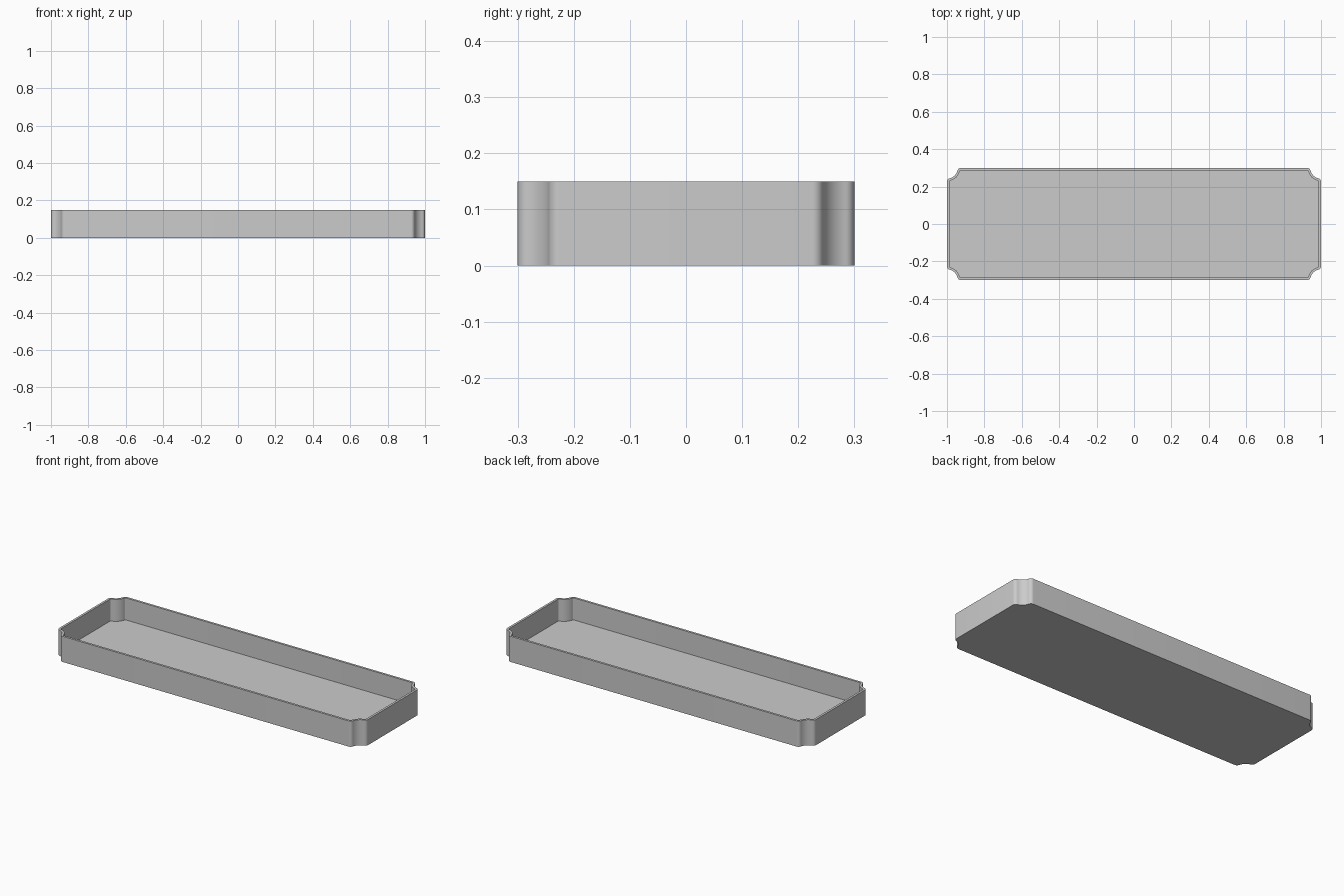
import bpy, bmesh, math
from mathutils import Vector

if "Cube" in bpy.data.objects:
    bpy.data.objects.remove(bpy.data.objects["Cube"])

HX, HY, H = 1.0, 0.3, 0.15      # half length, half depth, height
WALL, FLOOR = 0.013, 0.021      # wall and floor thickness
FILLET, SETBACK = 0.02, 0.075   # corner rounding and corner notch size
SCOOP = math.hypot(FILLET, SETBACK) - FILLET
STEPS = 8


def arc(cx, cy, r, a0, a1, n):
    return [(cx + r * math.cos(a0 + (a1 - a0) * i / n),
             cy + r * math.sin(a0 + (a1 - a0) * i / n)) for i in range(n + 1)]


def outline(inset):
    """Rectangle with scooped corners, moved inwards by inset."""
    t = math.atan2(SETBACK, FILLET)
    r, R = FILLET - inset, SCOOP + inset
    corner = arc(HX - FILLET, HY - SETBACK, r, 0, t, STEPS)
    corner += arc(HX, HY, R, math.pi + t, 1.5 * math.pi - t, 2 * STEPS)[1:-1]
    corner += arc(HX - SETBACK, HY - FILLET, r, math.pi / 2 - t, math.pi / 2, STEPS)
    # shift the rounded ends onto the inset sides and mirror to all corners
    pts = list(corner)
    pts += [(-x, y) for x, y in reversed(corner)]
    pts += [(-x, -y) for x, y in corner]
    pts += [(x, -y) for x, y in reversed(corner)]
    return pts


bm = bmesh.new()


def ring(inset, z):
    return [bm.verts.new((x, y, z)) for x, y in outline(inset)]


# Outer wall, rim, inner wall
loops = [ring(0, 0), ring(0, H), ring(WALL, H), ring(WALL, FLOOR)]
n = len(loops[0])
for a, b in zip(loops, loops[1:]):
    for i in range(n):
        j = (i + 1) % n
        bm.faces.new((a[i], a[j], b[j], b[i]))
# Underside and inner floor
bm.faces.new(list(reversed(loops[0])))
bm.faces.new(loops[-1])
bm.normal_update()

mesh = bpy.data.meshes.new("tray")
bm.to_mesh(mesh)
bm.free()
tray = bpy.data.objects.new("tray", mesh)
bpy.context.collection.objects.link(tray)

grey = bpy.data.materials.new("light grey")
grey.diffuse_color = (0.6, 0.6, 0.6, 1)
grey.use_nodes = True
grey.node_tree.nodes["Principled BSDF"].inputs["Base Color"].default_value = grey.diffuse_color
mesh.materials.append(grey)

# Smooth corners, sharp rim and floor edges
bpy.context.view_layer.objects.active = tray
tray.select_set(True)
bpy.ops.object.shade_smooth_by_angle(angle=math.radians(30))
